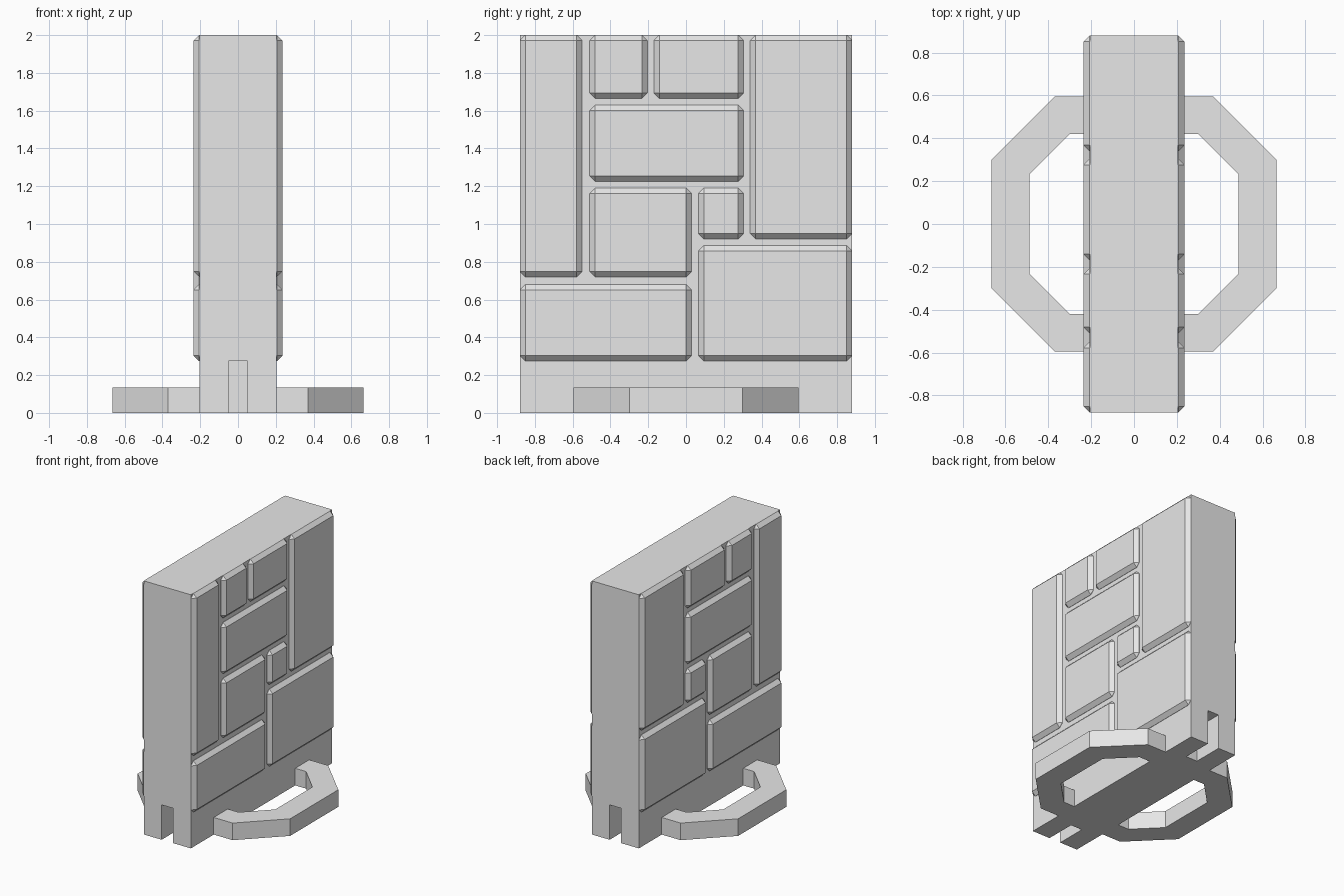
import bpy
import bmesh
from mathutils import Matrix, Vector

cube = bpy.data.objects.get("Cube")
if cube:
    bpy.data.objects.remove(cube, do_unlink=True)

GREY = (0.8, 0.8, 0.8, 1.0)
grey = bpy.data.materials.new("plain_grey")
grey.use_nodes = True
grey.diffuse_color = GREY
for node in grey.node_tree.nodes:
    if node.type == 'BSDF_PRINCIPLED':
        node.inputs["Base Color"].default_value = GREY


def finish(name, bm):
    bmesh.ops.recalc_face_normals(bm, faces=bm.faces[:])
    mesh = bpy.data.meshes.new(name)
    bm.to_mesh(mesh)
    bm.free()
    mesh.materials.append(grey)
    obj = bpy.data.objects.new(name, mesh)
    bpy.context.collection.objects.link(obj)
    return obj


def box(name, low, high, bevel=0):
    low, high = Vector(low), Vector(high)
    bm = bmesh.new()
    place = Matrix.Translation((low + high) / 2) @ Matrix.Diagonal((*(high - low), 1))
    bmesh.ops.create_cube(bm, size=1, matrix=place)
    if bevel:
        bmesh.ops.bevel(bm, geom=bm.edges[:], offset=bevel, segments=1,
                        profile=0.5, affect='EDGES')
    return finish(name, bm)


# Wall slab with a slot cut up into the bottom of each end
HALF_X, HALF_Y = 0.205, 0.88
wall = box("wall_core", (-HALF_X, -HALF_Y, 0), (HALF_X, HALF_Y, 2))
for side in (-1, 1):
    ends = sorted((side * 0.64, side * 1.0))
    cutter = box("slot_cutter", (-0.05, ends[0], -0.1), (0.05, ends[1], 0.275))
    cutter.hide_render = True
    cut = wall.modifiers.new("slot", 'BOOLEAN')
    cut.object = cutter
    cut.solver = 'EXACT'
    bpy.context.view_layer.objects.active = wall
    bpy.ops.object.modifier_apply(modifier=cut.name)
    bpy.data.objects.remove(cutter, do_unlink=True)

# Chamfered stone blocks on both faces: y from, y to, z from, z to
BLOCKS = {
    "tall_front_block": (-0.88, -0.55, 0.72, 2),
    "small_top_block": (-0.51, -0.205, 1.665, 2),
    "wide_top_block": (-0.17, 0.305, 1.665, 2),
    "upper_middle_block": (-0.51, 0.305, 1.225, 1.63),
    "tall_back_block": (0.34, 0.88, 0.92, 2),
    "lower_middle_block": (-0.51, 0.03, 0.72, 1.19),
    "small_middle_block": (0.065, 0.305, 0.92, 1.19),
    "low_front_block": (-0.88, 0.03, 0.275, 0.68),
    "low_back_block": (0.065, 0.88, 0.275, 0.885),
}
for name, (y0, y1, z0, z1) in BLOCKS.items():
    box("left_" + name, (0.15, y0, z0), (0.236, y1, z1), 0.029)
    box("right_" + name, (-0.236, y0, z0), (-0.15, y1, z1), 0.029)

# Angular foot loop on each side
OUTER = [(0.19, -0.595), (0.37, -0.595), (0.665, -0.3)]
INNER = [(0.19, -0.42), (0.3, -0.42), (0.487, -0.232)]


def half_loop(points):
    return points + [(x, -y) for x, y in reversed(points)]


for name, side in (("left_foot_loop", 1), ("right_foot_loop", -1)):
    bm = bmesh.new()
    rows = [[bm.verts.new((side * x, y, 0)) for x, y in half_loop(line)]
            for line in (OUTER, INNER)]
    for i in range(len(rows[0]) - 1):
        bm.faces.new((rows[0][i], rows[0][i + 1], rows[1][i + 1], rows[1][i]))
    grown = bmesh.ops.extrude_face_region(bm, geom=bm.faces[:], use_keep_orig=True)
    top = [v for v in grown["geom"] if isinstance(v, bmesh.types.BMVert)]
    bmesh.ops.translate(bm, verts=top, vec=(0, 0, 0.135))
    finish(name, bm)
